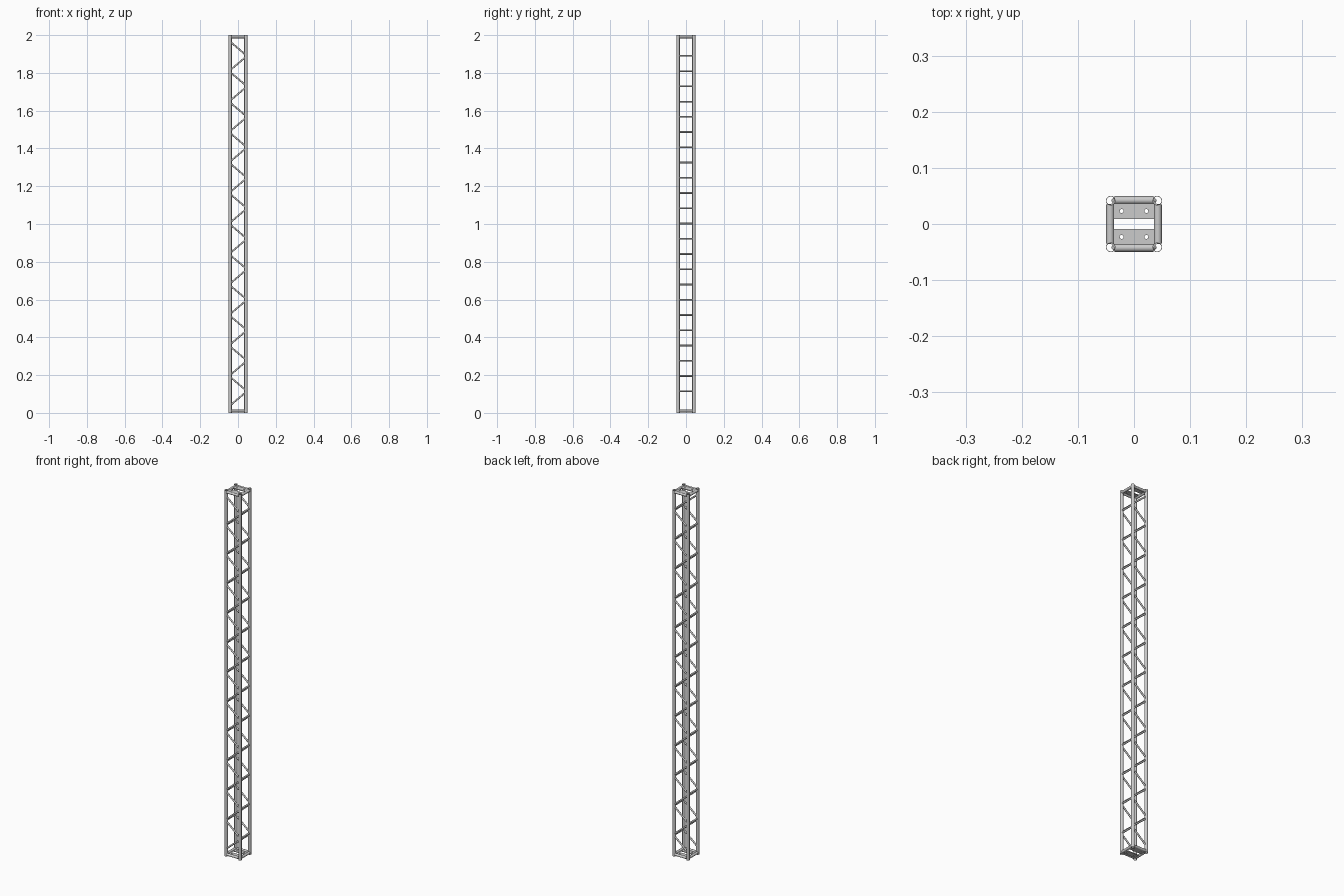
import bpy, bmesh, math
from mathutils import Vector

if "Cube" in bpy.data.objects:
    bpy.data.objects.remove(bpy.data.objects["Cube"])

H = 2.0        # truss height
C = 0.0415     # chord centre offset
R = 0.0085     # chord radius


def finish(bm, name, smooth=True):
    bmesh.ops.recalc_face_normals(bm, faces=bm.faces[:])
    me = bpy.data.meshes.new(name)
    bm.to_mesh(me)
    bm.free()
    ob = bpy.data.objects.new(name, me)
    bpy.context.collection.objects.link(ob)
    if smooth:
        bpy.ops.object.select_all(action='DESELECT')
        ob.select_set(True)
        bpy.context.view_layer.objects.active = ob
        bpy.ops.object.shade_smooth_by_angle(angle=math.radians(40))
    return ob


def rod(bm, a, b, r, n=16):
    a, b = Vector(a), Vector(b)
    d = b - a
    mat = d.to_track_quat('Z', 'Y').to_matrix().to_4x4()
    mat.translation = (a + b) / 2
    bmesh.ops.create_cone(bm, cap_ends=True, segments=n, radius1=r, radius2=r,
                          depth=d.length, matrix=mat)


def ring(bm, x, y, z, r, n):
    return [bm.verts.new((x + r * math.cos(2 * math.pi * i / n),
                          y + r * math.sin(2 * math.pi * i / n), z)) for i in range(n)]


# hollow corner chords
bm = bmesh.new()
n = 24
for sx in (-1, 1):
    for sy in (-1, 1):
        loops = [ring(bm, sx * C, sy * C, z, r, n)
                 for z, r in ((0, R), (H, R), (H, R - 0.001), (0, R - 0.001))]
        for k in range(4):
            p, q = loops[k], loops[(k + 1) % 4]
            for i in range(n):
                j = (i + 1) % n
                bm.faces.new((p[i], p[j], q[j], q[i]))
finish(bm, "corner_chords")

# zigzag braces on front and back, rungs on alternating sides
first, last, count = 0.115, 1.89, 23
step = (last - first) / (count - 1)
nodes = [first + step * (i - 1) for i in range(count + 2)]
braces, rungs = bmesh.new(), bmesh.new()
for i in range(count + 1):
    s = -1 if i % 2 == 0 else 1
    for y in (-C, C):
        rod(braces, (s * 0.037, y, nodes[i] + 0.009),
            (-s * 0.037, y, nodes[i + 1] - 0.009), 0.0045)
    if i > 0:
        rod(rungs, (s * C, -0.036, nodes[i]), (s * C, 0.036, nodes[i]), 0.0045)
finish(braces, "diagonal_braces")
finish(rungs, "side_rungs")

# square end frames
bm = bmesh.new()
for z in (0.01, H - 0.01):
    for s in (-1, 1):
        rod(bm, (-0.035, s * 0.0425, z), (0.035, s * 0.0425, z), 0.007)
        rod(bm, (s * 0.0425, -0.035, z), (s * 0.0425, 0.035, z), 0.007)
finish(bm, "end_frames")

# drilled end plates with clipped corners, a pair at each end
outline = [(-0.042, 0.009), (0.042, 0.009), (0.042, 0.034), (0.034, 0.042),
           (-0.034, 0.042), (-0.042, 0.034)]
for end, z in (("bottom", 0.006), ("top", H - 0.01)):
    for side, s in (("front", -1), ("back", 1)):
        cu = bpy.data.curves.new("plate", 'CURVE')
        cu.dimensions = '2D'
        cu.fill_mode = 'BOTH'
        cu.extrude = 0.002
        holes = [[(hx + 0.0035 * math.cos(k * math.pi / 8),
                   0.023 + 0.0035 * math.sin(k * math.pi / 8)) for k in range(16)]
                 for hx in (-0.022, 0.022)]
        for pts in [outline] + holes:
            sp = cu.splines.new('POLY')
            sp.points.add(len(pts) - 1)
            for p, (x, y) in zip(sp.points, pts):
                p.co = (x, y * s, 0, 1)
            sp.use_cyclic_u = True
        ob = bpy.data.objects.new(f"{end}_{side}_plate", cu)
        ob.location.z = z + 0.002
        bpy.context.collection.objects.link(ob)
